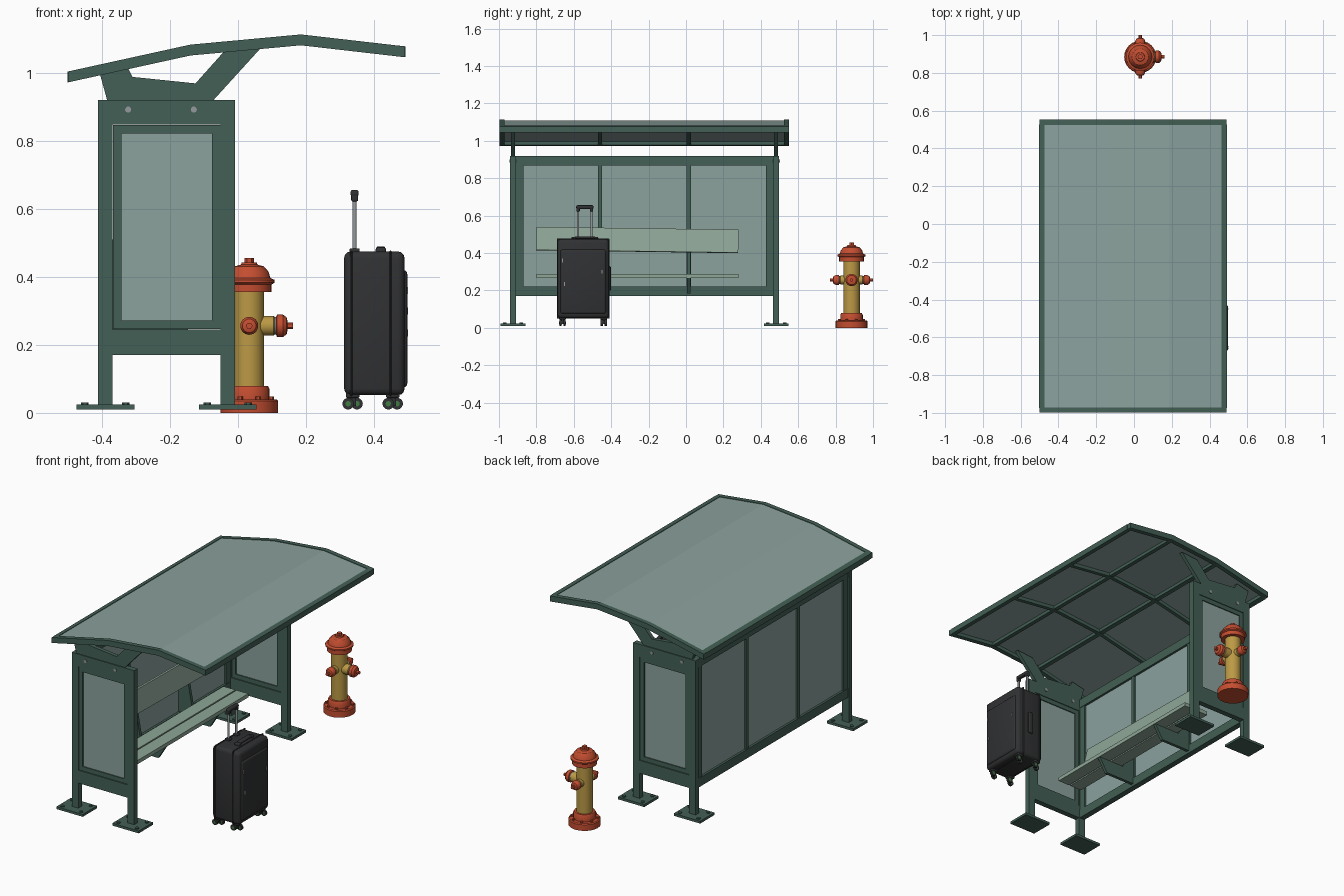
import bpy, bmesh
from math import pi, cos, sin
from mathutils import Matrix, Vector

if "Cube" in bpy.data.objects:
    bpy.data.objects.remove(bpy.data.objects["Cube"])


def material(name, rgb):
    m = bpy.data.materials.new(name)
    m.diffuse_color = (*rgb, 1)
    m.use_nodes = True
    m.node_tree.nodes["Principled BSDF"].inputs["Base Color"].default_value = m.diffuse_color
    return m


GREEN = material("frame_green", (.055, .115, .09))
GLASS = material("panel_glass", (.26, .36, .34))
BENCH = material("bench_green", (.27, .38, .31))
STEEL = material("steel", (.3, .32, .34))
RED = material("hydrant_red", (.55, .075, .03))
YELLOW = material("hydrant_yellow", (.5, .32, .06))
BLACK = material("case_black", (.03, .031, .033))
HUB = material("wheel_hub", (.05, .2, .05))
smooth = []


def finish(name, bm, mat, is_smooth=False):
    bmesh.ops.recalc_face_normals(bm, faces=bm.faces)
    me = bpy.data.meshes.new(name)
    bm.to_mesh(me)
    bm.free()
    me.materials.append(mat)
    ob = bpy.data.objects.new(name, me)
    bpy.context.collection.objects.link(ob)
    if is_smooth:
        smooth.append(ob)
    return ob


def box(name, mat, x0, x1, y0, y1, z0, z1, bevel=0, seg=3):
    bm = bmesh.new()
    m = Matrix.Translation(((x0 + x1) / 2, (y0 + y1) / 2, (z0 + z1) / 2)) @ Matrix.Diagonal((x1 - x0, y1 - y0, z1 - z0, 1))
    bmesh.ops.create_cube(bm, size=1, matrix=m)
    if bevel:
        bmesh.ops.bevel(bm, geom=bm.edges[:], offset=bevel, segments=seg, profile=.5, affect='EDGES')
    return finish(name, bm, mat, bevel > 0)


def prism(name, mat, pts, y0, y1):
    """Extrude an x-z outline along y."""
    bm = bmesh.new()
    f = bm.faces.new([bm.verts.new((x, y0, z)) for x, z in pts])
    g = bmesh.ops.extrude_face_region(bm, geom=[f])
    bmesh.ops.translate(bm, vec=(0, y1 - y0, 0), verts=[v for v in g['geom'] if isinstance(v, bmesh.types.BMVert)])
    return finish(name, bm, mat)


def lathe(name, mat, profile, loc, axis=(0, 0, 1), n=24):
    """Revolve (radius, height) points around an axis."""
    bm = bmesh.new()
    rot = Vector((0, 0, 1)).rotation_difference(Vector(axis)).to_matrix()
    rings = [[bm.verts.new(rot @ Vector((r * cos(2 * pi * i / n), r * sin(2 * pi * i / n), h)) + Vector(loc))
              for i in range(n)] for r, h in profile]
    for a, b in zip(rings, rings[1:]):
        for i in range(n):
            j = (i + 1) % n
            bm.faces.new((a[i], a[j], b[j], b[i]))
    bm.faces.new(rings[0])
    bm.faces.new(rings[-1])
    return finish(name, bm, mat, True)


def rod(name, mat, loc, r, h, axis=(0, 0, 1), n=16):
    return lathe(name, mat, [(r, 0), (r, h)], loc, axis, n)


def ring_xz(name, mat, x0, x1, z0, z1, w, y0, y1):
    """Rectangular frame in the x-z plane."""
    for s, a, b in (("left", x0, x0 + w), ("right", x1 - w, x1)):
        box(f"{name}_{s}", mat, a, b, y0, y1, z0, z1)
    for s, a, b in (("bottom", z0, z0 + w), ("top", z1 - w, z1)):
        box(f"{name}_{s}", mat, x0 + w, x1 - w, y0, y1, a, b)


# Roof: three-segment curve, rails, ribs and panel
TOP = [(-.5, 1.004), (-.14, 1.083), (.185, 1.113), (.49, 1.078)]


def roof_z(x):
    for (xa, za), (xb, zb) in zip(TOP, TOP[1:]):
        if x <= xb:
            return za + (zb - za) * (x - xa) / (xb - xa)
    return TOP[-1][1]


def roof_strip(name, mat, x0, x1, top, bot, y0, y1):
    xs = [x0] + [x for x, z in TOP[1:3] if x0 < x < x1] + [x1]
    prism(name, mat, [(x, roof_z(x) - top) for x in xs] + [(x, roof_z(x) - bot) for x in reversed(xs)], y0, y1)


RIBS = (-.46, .015)
roof_strip("roof_panel", GLASS, -.48, .47, .003, .012, -.975, .53)
for i, y in enumerate((-.998, .525)):
    roof_strip(f"roof_end_rail_{i}", GREEN, -.5, .49, 0, .032, y, y + .027)
for s, a, b in (("back", -.502, -.474), ("front", .464, .492)):
    roof_strip(f"roof_{s}_rail", GREEN, a, b, 0, .032, -.973, .527)
for i, (x, z) in enumerate(TOP[1:3]):
    roof_strip(f"roof_long_rib_{i}", GREEN, x - .012, x + .012, .012, .03, -.973, .527)
for i, y in enumerate(RIBS):
    roof_strip(f"roof_cross_rib_{i}", GREEN, -.475, .465, .012, .032, y - .011, y + .011)

# End walls: posts, rails, inset panel, feet and roof brackets
BRACKET = [(-.385, .90), (-.072, .90), (-.072, .92), (.068, 1.074), (-.04, 1.064), (-.125, .969),
           (-.31, .988), (-.325, 1.018), (-.407, 1.0), (-.385, .92)]
for s, y in (("near", -.925), ("far", .482)):
    for p, x in (("back", -.39), ("front", -.03)):
        box(f"{s}_{p}_post", GREEN, x - .021, x + .021, y - .016, y + .016, .02, .92)
        box(f"{s}_{p}_foot", GREEN, x - .085, x + .085, y - .066, y + .066, .01, .024)
        for i in (-1, 1):
            for j in (-1, 1):
                rod(f"{s}_{p}_foot_bolt", GREEN, (x + i * .06, y + j * .045, .024), .011, .006, n=6)
    box(f"{s}_top_rail", GREEN, -.37, -.05, y - .016, y + .016, .848, .92)
    box(f"{s}_bottom_rail", GREEN, -.37, -.05, y - .016, y + .016, .17, .245)
    ring_xz(f"{s}_panel_frame", GREEN, -.368, -.052, .247, .847, .025, y - .013, y + .013)
    box(f"{s}_panel", GLASS, -.345, -.075, y - .007, y + .007, .27, .825)
    prism(f"{s}_roof_bracket", GREEN, BRACKET, y - .011, y + .011)
    for x in (-.323, -.13):
        rod(f"{s}_bracket_bolt", STEEL, (x, y - .02, .892), .009, .04, (0, 1, 0))

# Back wall: rails, stiles, mullions and glass
box("back_top_rail", GREEN, -.407, -.373, -.909, .466, .868, .92)
box("back_bottom_rail", GREEN, -.407, -.373, -.909, .466, .17, .222)
for i, (a, b) in enumerate(((-.909, -.87), (-.471, -.449), (.004, .026), (.428, .466))):
    box(f"back_mullion_{i}", GREEN, -.404, -.376, a, b, .222, .868)
box("back_glass", GLASS, -.394, -.386, -.88, .44, .21, .88)

# Bench: seat slats, tilted backrest, supports
for i, (a, b) in enumerate(((-.205, -.13), (-.29, -.213))):
    box(f"seat_slat_{i}", BENCH, a, b, -.8, .28, .266, .288)
rest = prism("backrest", BENCH, [(-.325, .407), (-.308, .41), (-.335, .533), (-.352, .53)], -.8, .28)
piv = Matrix.Translation((0, -.26, .47))
rest.data.transform(piv @ Matrix.Rotation(-.014, 4, 'X') @ piv.inverted())
for i, y in enumerate(RIBS):
    prism(f"bench_support_{i}", GREEN, [(-.135, .266), (-.185, .185), (-.385, .185), (-.385, .51),
                                        (-.35, .51), (-.325, .40), (-.30, .266)], y - .009, y + .009)

# Hydrant
HX, HY = .033, .885
lathe("hydrant_base", RED, [(.085, 0), (.085, .035), (.08, .04), (.06, .04), (.06, .07), (.055, .079), (.04, .079)], (HX, HY, 0))
rod("hydrant_barrel", YELLOW, (HX, HY, .075), .044, .285, n=24)
lathe("hydrant_bonnet", RED, [(.04, .355), (.066, .355), (.066, .378), (.075, .383), (.075, .391), (.062, .397),
                              (.057, .415), (.043, .431), (.024, .436), (.022, .443), (.01, .443)], (HX, HY, 0))
rod("hydrant_top_nut", RED, (HX, HY, .44), .014, .016, n=6)
for i in range(8):
    a = 2 * pi * (i + .5) / 8
    rod("base_bolt", RED, (HX + .07 * cos(a), HY + .07 * sin(a), .038), .008, .01, n=6)
for s, ax, k, ext in (("near", (0, -1, 0), .8, 0), ("far", (0, 1, 0), .8, 0), ("front", (1, 0, 0), 1, .014)):
    o = (HX, HY, .256)
    lathe(f"{s}_outlet", YELLOW, [(.029 * k, .03), (.029 * k, .058 + ext), (.024 * k, .062 + ext)], o, ax)
    rod(f"{s}_outlet_ring", STEEL, tuple(c + a * (.055 + ext) for c, a in zip(o, ax)), .026 * k, .013, ax)
    lathe(f"{s}_cap", RED, [(.024 * k, .064 + ext), (.033 * k, .068 + ext), (.033 * k, .085 + ext),
                            (.025 * k, .096 + ext), (.012, .099 + ext)], o, ax)
    rod(f"{s}_cap_nut", RED, tuple(c + a * (.095 + ext) for c, a in zip(o, ax)), .010, .020, ax, 6)

# Suitcase
box("case_body", BLACK, .312, .49, -.688, -.412, .052, .475, .02)
box("case_pocket", BLACK, .46, .498, -.672, -.428, .075, .42, .012)
for i, x in enumerate((.33, .445)):
    box(f"case_zip_{i}", BLACK, x, x + .006, -.691, -.409, .049, .478, .0028, 1)
for i, (y, z) in enumerate(((-.66, .36), (-.65, .235), (-.45, .3))):
    box(f"zip_pull_{i}", STEEL, .494, .5, y - .003, y + .003, z - .01, z + .01)
for i, y in enumerate((-.577, -.505)):
    rod(f"handle_tube_{i}", STEEL, (.343, y, .45), .006, .19)
    box(f"handle_socket_{i}", BLACK, .328, .358, y - .014, y + .014, .468, .484, .004)
    box(f"grip_end_{i}", BLACK, .333, .353, y - .009, y + .009, .622, .648, .004)
box("handle_grip", BLACK, .331, .355, -.587, -.495, .636, .656, .007)
box("carry_handle", BLACK, .407, .433, -.595, -.487, .478, .49, .005)
for y in (-.6, -.482):
    box("carry_handle_mount", BLACK, .405, .435, y - .013, y + .013, .468, .486, .005)
box("side_handle", BLACK, .385, .415, -.414, -.402, .20, .33, .005)
for x in (.337, .455):
    for y in (-.66, -.44):
        box("caster_mount", BLACK, x - .02, x + .02, y - .018, y + .018, .044, .062, .005)
        box("caster_fork", BLACK, x - .01, x + .01, y - .005, y + .005, .02, .05)
        for k in (-1, 1):
            wx = x + k * .013
            rod("caster_wheel", BLACK, (wx, y + k * .011 - .006, .027), .017, .012, (0, 1, 0), 20)
            rod("caster_hub", HUB, (wx, y + k * .011 - .007, .027), .008, .014, (0, 1, 0), 12)

# Smooth round parts, keeping edges sharp
for ob in smooth:
    ob.select_set(True)
bpy.context.view_layer.objects.active = smooth[0]
bpy.ops.object.shade_smooth_by_angle()
